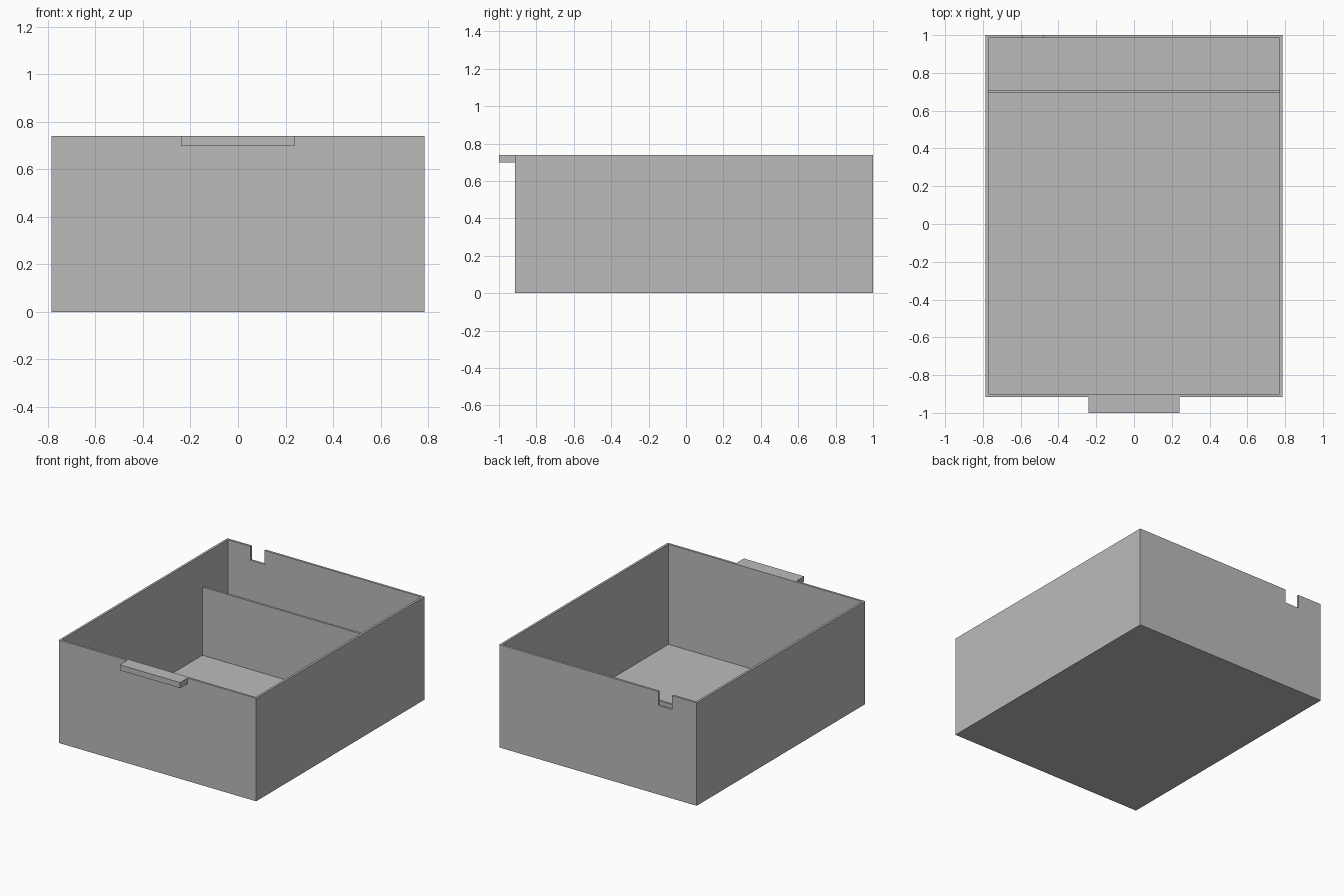
import bpy
import bmesh
from mathutils import Vector

if "Cube" in bpy.data.objects:
    bpy.data.objects.remove(bpy.data.objects["Cube"], do_unlink=True)

grey = bpy.data.materials.new("grey_plastic")
grey.use_nodes = True
COLOUR = (0.5, 0.5, 0.5, 1)
grey.diffuse_color = COLOUR
grey.node_tree.nodes["Principled BSDF"].inputs["Base Color"].default_value = COLOUR

HALF_X, FRONT, BACK, HEIGHT = 0.785, -0.915, 1.0, 0.74
WALL, FLOOR = 0.016, 0.02


def box(name, low, high):
    """Axis-aligned box between two corners."""
    low, high = Vector(low), Vector(high)
    bm = bmesh.new()
    bmesh.ops.create_cube(bm, size=1)
    for v in bm.verts:
        v.co = (low + high) / 2 + v.co * (high - low)
    mesh = bpy.data.meshes.new(name)
    bm.to_mesh(mesh)
    bm.free()
    mesh.materials.append(grey)
    obj = bpy.data.objects.new(name, mesh)
    bpy.context.collection.objects.link(obj)
    return obj


def cut(target, cutter):
    """Subtract a hidden cutter from the target."""
    mod = target.modifiers.new(cutter.name, "BOOLEAN")
    mod.operation = "DIFFERENCE"
    mod.solver = "EXACT"
    mod.object = cutter
    cutter.hide_render = True
    cutter.hide_viewport = True


# Open tray with thin walls and a notch in the back rim
tray = box("tray", (-HALF_X, FRONT, 0), (HALF_X, BACK, HEIGHT))
inner_x = HALF_X - WALL
cut(tray, box("cavity_cutter", (-inner_x, FRONT + WALL, FLOOR),
              (inner_x, BACK - WALL, HEIGHT + 0.1)))
cut(tray, box("notch_cutter", (-0.59, BACK - 0.1, HEIGHT - 0.1),
              (-0.48, BACK + 0.1, HEIGHT + 0.2)))

# Low divider near the back
box("divider", (-inner_x, 0.694, FLOOR), (inner_x, 0.71, 0.51))

# Pull tab on the front rim
box("front_handle", (-0.24, -1, 0.7), (0.24, FRONT, HEIGHT))
